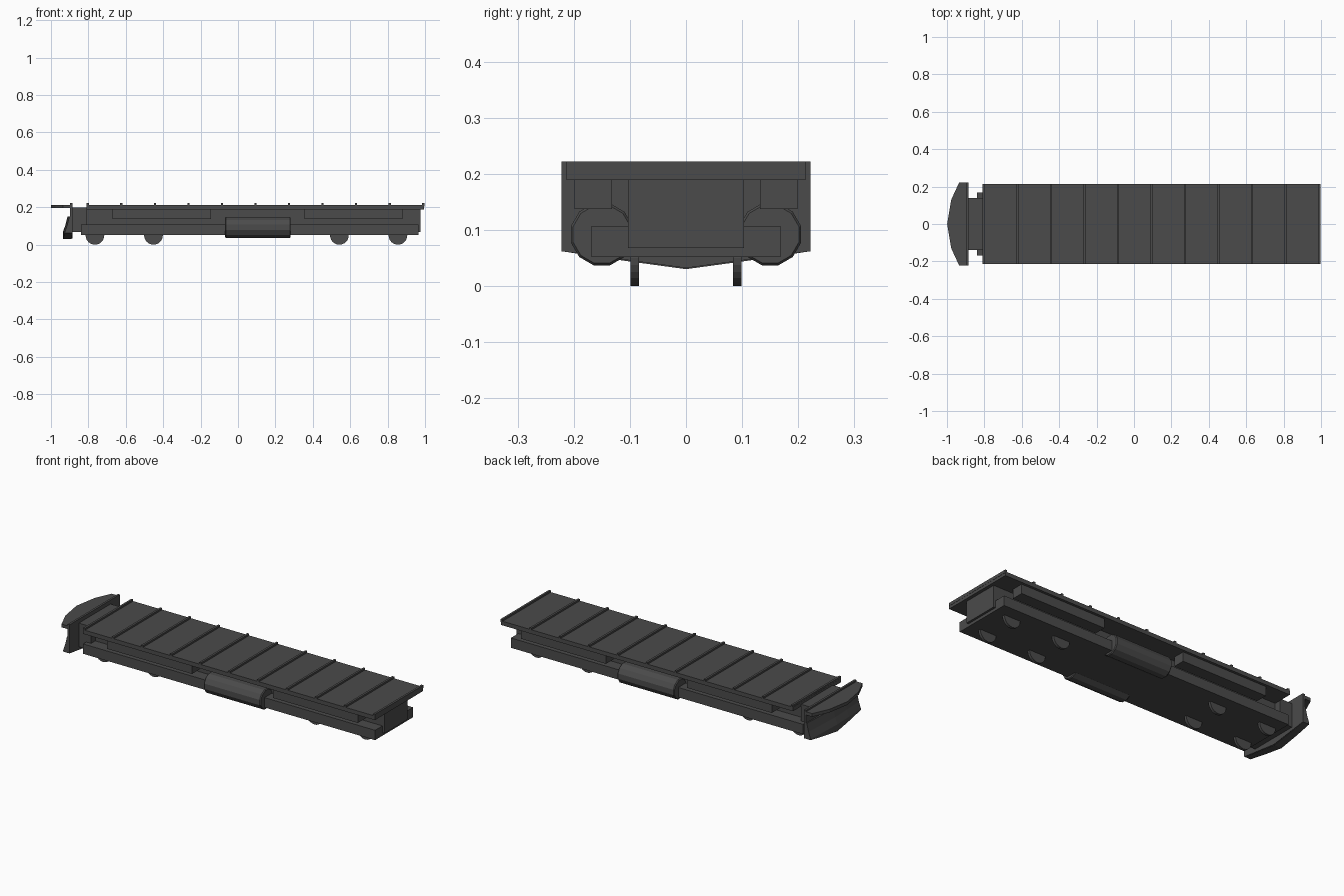
import bpy, bmesh, math

if "Cube" in bpy.data.objects:
    bpy.data.objects.remove(bpy.data.objects["Cube"])

mat = bpy.data.materials.new("dark_grey")
mat.diffuse_color = (0.07, 0.07, 0.07, 1)
mat.use_nodes = True
mat.node_tree.nodes["Principled BSDF"].inputs["Base Color"].default_value = mat.diffuse_color


def finish(name, bm):
    bmesh.ops.recalc_face_normals(bm, faces=bm.faces)
    me = bpy.data.meshes.new(name)
    bm.to_mesh(me)
    bm.free()
    me.materials.append(mat)
    ob = bpy.data.objects.new(name, me)
    bpy.context.collection.objects.link(ob)
    return ob


def box(name, x, y, z):
    bm = bmesh.new()
    bmesh.ops.create_cube(bm, size=1)
    for v in bm.verts:
        v.co = [a[0] + (c + 0.5) * (a[1] - a[0]) for a, c in zip((x, y, z), v.co)]
    return finish(name, bm)


def loft(name, rings):
    """Closed solid through rings with equal point counts."""
    bm = bmesh.new()
    rs = [[bm.verts.new(p) for p in r] for r in rings]
    n = len(rs[0])
    for a, b in zip(rs, rs[1:]):
        for i in range(n):
            j = (i + 1) % n
            bm.faces.new((a[i], a[j], b[j], b[i]))
    bm.faces.new(rs[0])
    bm.faces.new(rs[-1])
    return finish(name, bm)


def ring_yz(x, y, z, r, n, off=0.0):
    return [(x, y + r * math.cos(off + math.tau * i / n),
             z + r * math.sin(off + math.tau * i / n)) for i in range(n)]


# Deck with cross ribs
box("deck", (-0.81, 0.995), (-0.213, 0.213), (0.189, 0.212))
for i in range(11):
    x = -0.803 + i * 0.1793
    box("deck_rib", (x - 0.006, x + 0.006), (-0.213, 0.213), (0.205, 0.222))

# Chassis
box("centre_body", (-0.89, 0.977), (-0.103, 0.103), (0.068, 0.192))
box("lower_frame", (-0.84, 0.965), (-0.168, 0.168), (0.052, 0.107))
box("nose_block", (-0.89, -0.81), (-0.14, 0.14), (0.068, 0.2))

# Side equipment boxes, tanks and wheels
for s in (-1, 1):
    for x0, x1 in ((-0.67, -0.145), (0.355, 0.88)):
        box("side_box", (x0, x1), sorted((s * 0.132, s * 0.199)), (0.137, 0.192))
    loft("side_tank", [ring_yz(x, s * 0.15, 0.092, r, 12, math.radians(15))
                       for x, r in ((-0.07, 0.053), (-0.065, 0.057), (0.277, 0.057), (0.282, 0.053))])
    for x in (-0.765, -0.452, 0.542, 0.855):
        bm = bmesh.new()
        n = 24
        a, b = ([bm.verts.new((x + 0.05 * math.cos(math.tau * i / n), s * y,
                               0.05 + 0.05 * math.sin(math.tau * i / n))) for i in range(n)]
                for y in (0.084, 0.099))
        for i in range(n):
            bm.faces.new((a[i], a[(i + 1) % n], b[(i + 1) % n], b[i]))
        bm.faces.new(a)
        bm.faces.new(b)
        finish("wheel", bm)

# Nose: bulkhead, curved platform and plough
loft("nose_bulkhead", [[(x, -0.222, 0.222), (x, 0.222, 0.222), (x, 0.222, 0.062),
                        (x, 0, 0.032), (x, -0.222, 0.062)] for x in (-0.898, -0.886)])
plan = [(-0.89, -0.222), (-0.935, -0.222), (-0.977, -0.13), (-0.999, 0),
        (-0.977, 0.13), (-0.935, 0.222), (-0.89, 0.222)]
loft("nose_platform", [[(x, y, z) for x, y in plan] for z in (0.195, 0.213)])
rings = []
for y, bulge, zb in ((-0.222, 0, 0.062), (-0.11, 0.006, 0.045), (0, 0.01, 0.03),
                     (0.11, 0.006, 0.045), (0.222, 0, 0.062)):
    rings.append([(-0.89, y, zb), (-0.926 - bulge, y, zb), (-0.926 - bulge, y, 0.068),
                  (-0.913 - bulge, y, 0.105), (-0.902 - bulge, y, 0.15), (-0.89, y, 0.15)])
loft("nose_plough", rings)
